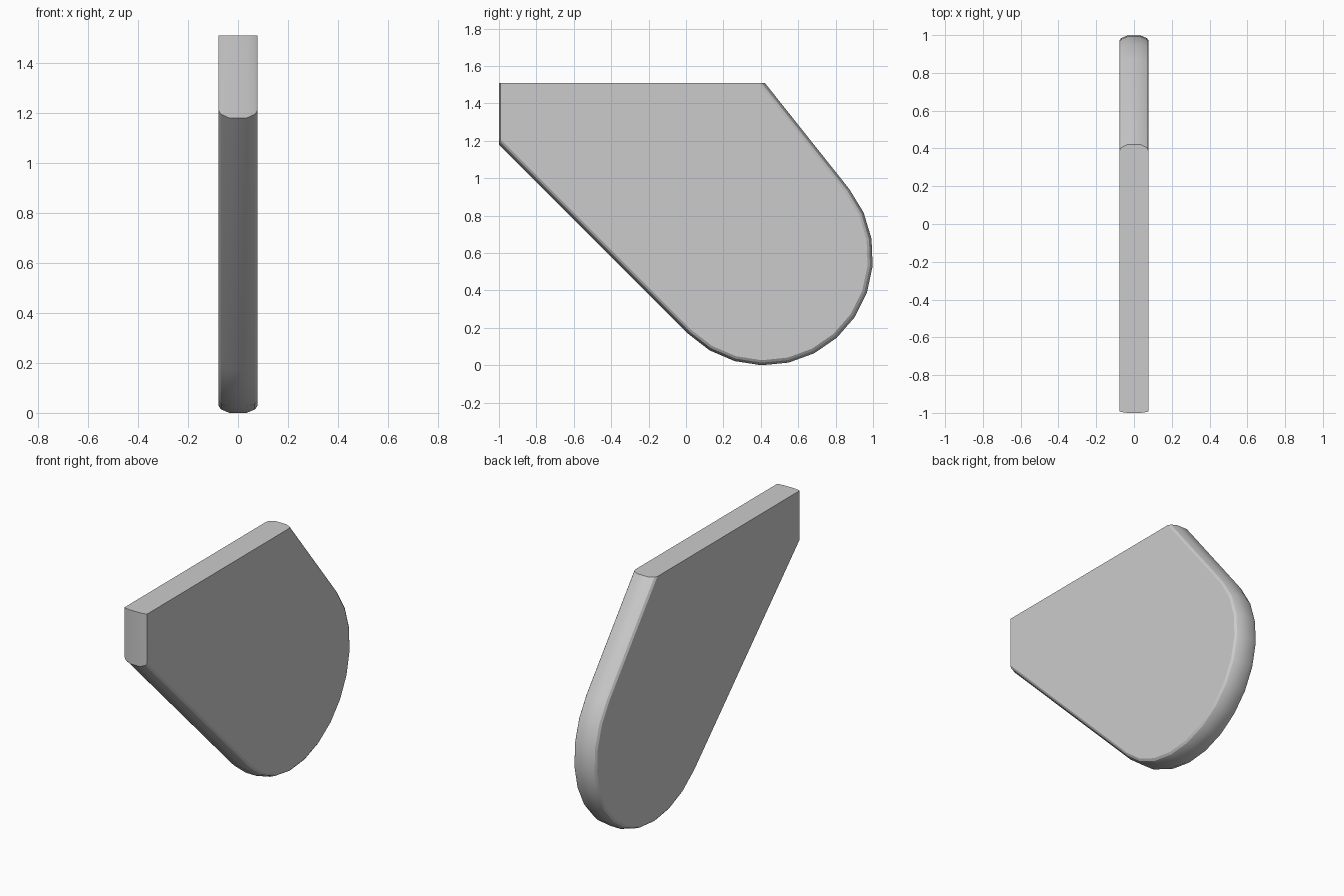
import bpy, bmesh
from math import cos, sin, radians

if "Cube" in bpy.data.objects:
    bpy.data.objects.remove(bpy.data.objects["Cube"])

TOP, CY, CZ, R = 1.51, 0.42, 0.58, 0.58
A0, A1, SEGS = 225.0, 398.5, 12


def outline(inset):
    """Plate profile in (y, z): flat top, short back edge, sloped sides, round nose."""
    r = R - inset
    back = -1 + inset * 0.35
    # where the lower slope meets the back edge
    low = CY + CZ - r * 2 ** 0.5 - back
    # where the upper slope meets the top edge
    n = radians(A1)
    front = CY + (r - (TOP - CZ) * sin(n)) / cos(n)
    pts = [(back, TOP), (back, low)]
    for i in range(SEGS + 1):
        a = radians(A0 + (A1 - A0) * i / SEGS)
        pts.append((CY + r * cos(a), CZ + r * sin(a)))
    pts.append((front, TOP))
    return pts


# Cross-section of the rim: (x, inset)
half = [(0.035, 0.0), (0.068, 0.014), (0.077, 0.027)]
section = [(-x, i) for x, i in reversed(half)] + half

# Plate with rounded rim
bm = bmesh.new()
rings = [[bm.verts.new((x, y, z)) for y, z in outline(i)] for x, i in section]
count = len(rings[0])
for a, b in zip(rings, rings[1:]):
    for k in range(count - 1):
        bm.faces.new((a[k], a[k + 1], b[k + 1], b[k]))
bm.faces.new(rings[0])
bm.faces.new(rings[-1])
# Flat top face
bm.faces.new([r[0] for r in rings] + [r[-1] for r in reversed(rings)])
bmesh.ops.recalc_face_normals(bm, faces=bm.faces[:])

mesh = bpy.data.meshes.new("rounded_plate")
bm.to_mesh(mesh)
bm.free()
plate = bpy.data.objects.new("rounded_plate", mesh)
bpy.context.collection.objects.link(plate)
bpy.context.view_layer.objects.active = plate
plate.select_set(True)
bpy.ops.object.shade_smooth_by_angle(angle=radians(30))
